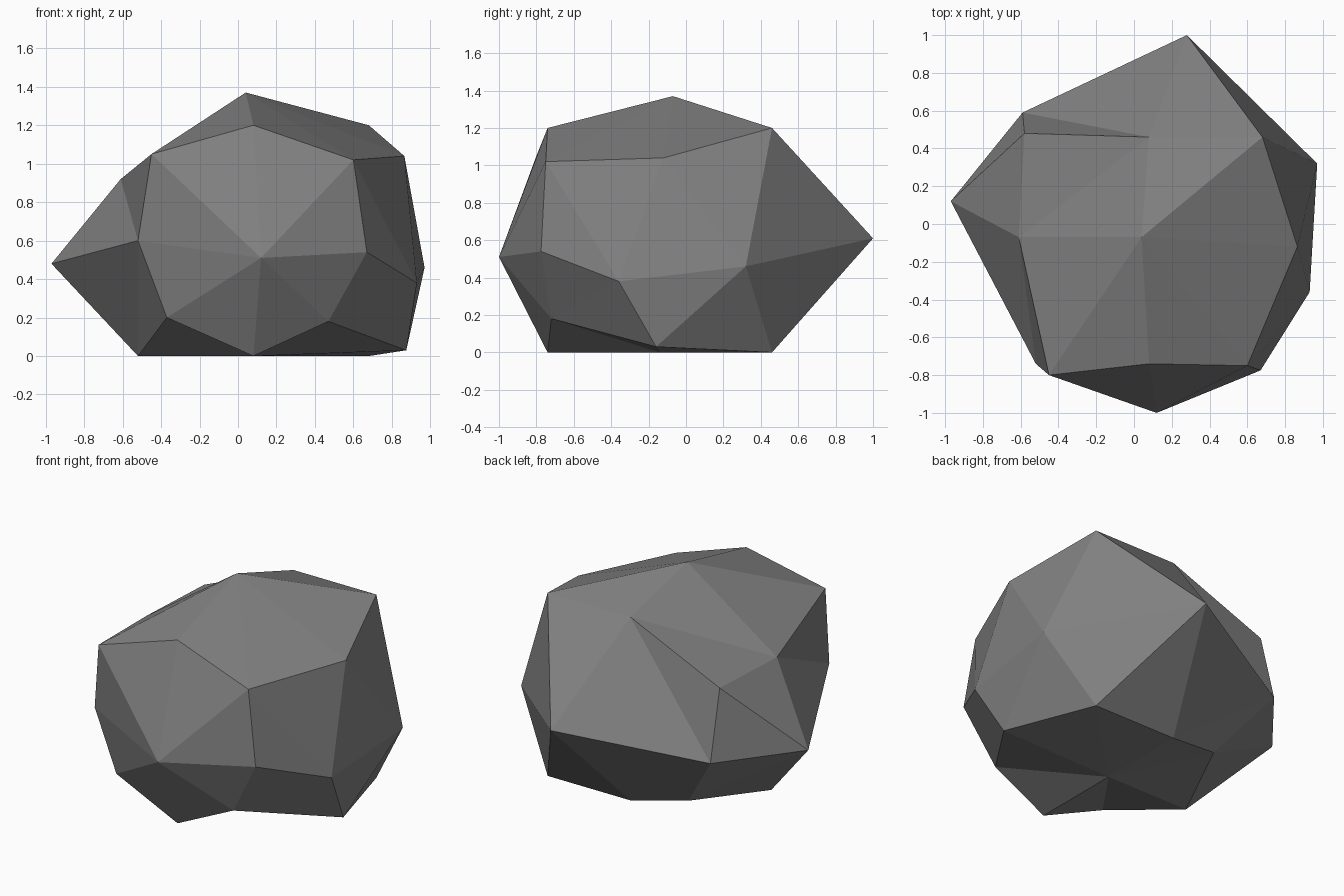
import bpy, bmesh
from mathutils import Vector

if "Cube" in bpy.data.objects:
    bpy.data.objects.remove(bpy.data.objects["Cube"])

# Rock: a 1.2 unit cube cut once along each axis, with chosen points pulled about.
CENTRE, HALF = Vector((0.08, -0.14, 0.6)), 0.6

# New position of each moved point, keyed by its side on x, y, z (L/M/H = low/mid/high)
moved = {
    # face centres
    "MMH": (0.04, -0.07, 1.37), "MLM": (0.12, -1.00, 0.51), "MHM": (0.28, 1.00, 0.61),
    "LMM": (-0.97, 0.12, 0.48), "HMM": (0.93, -0.36, 0.38),
    # upper rim
    "LLH": (-0.45, -0.80, 1.05), "HLH": (0.60, -0.75, 1.02), "LMH": (-0.61, -0.07, 0.92),
    "HMH": (0.865, -0.12, 1.04), "LHH": (-0.58, 0.48, 0.92),
    # upright edges
    "HLM": (0.67, -0.775, 0.54), "LHM": (-0.59, 0.59, 0.47), "HHM": (0.97, 0.32, 0.46),
    # lower rim
    "LLL": (-0.37, -0.73, 0.20), "HLL": (0.47, -0.72, 0.18), "HML": (0.875, -0.16, 0.03),
    "LHL": (-0.29, 0.39, 0.07),
}

bm = bmesh.new()
bmesh.ops.create_cube(bm, size=2)
bmesh.ops.subdivide_edges(bm, edges=bm.edges[:], cuts=1, use_grid_fill=True)
for v in bm.verts:
    key = "".join("MHL"[round(c)] for c in v.co)
    v.co = Vector(moved[key]) if key in moved else CENTRE + v.co * HALF
bmesh.ops.triangulate(bm, faces=bm.faces[:], quad_method='SHORT_EDGE')
bmesh.ops.recalc_face_normals(bm, faces=bm.faces[:])

mesh = bpy.data.meshes.new("rock")
bm.to_mesh(mesh)
bm.free()

# Plain grey stone
stone = bpy.data.materials.new("grey stone")
stone.diffuse_color = (0.22, 0.22, 0.22, 1)
stone.use_nodes = True
stone.node_tree.nodes["Principled BSDF"].inputs["Base Color"].default_value = stone.diffuse_color
mesh.materials.append(stone)
rock = bpy.data.objects.new("rock", mesh)
bpy.context.collection.objects.link(rock)
